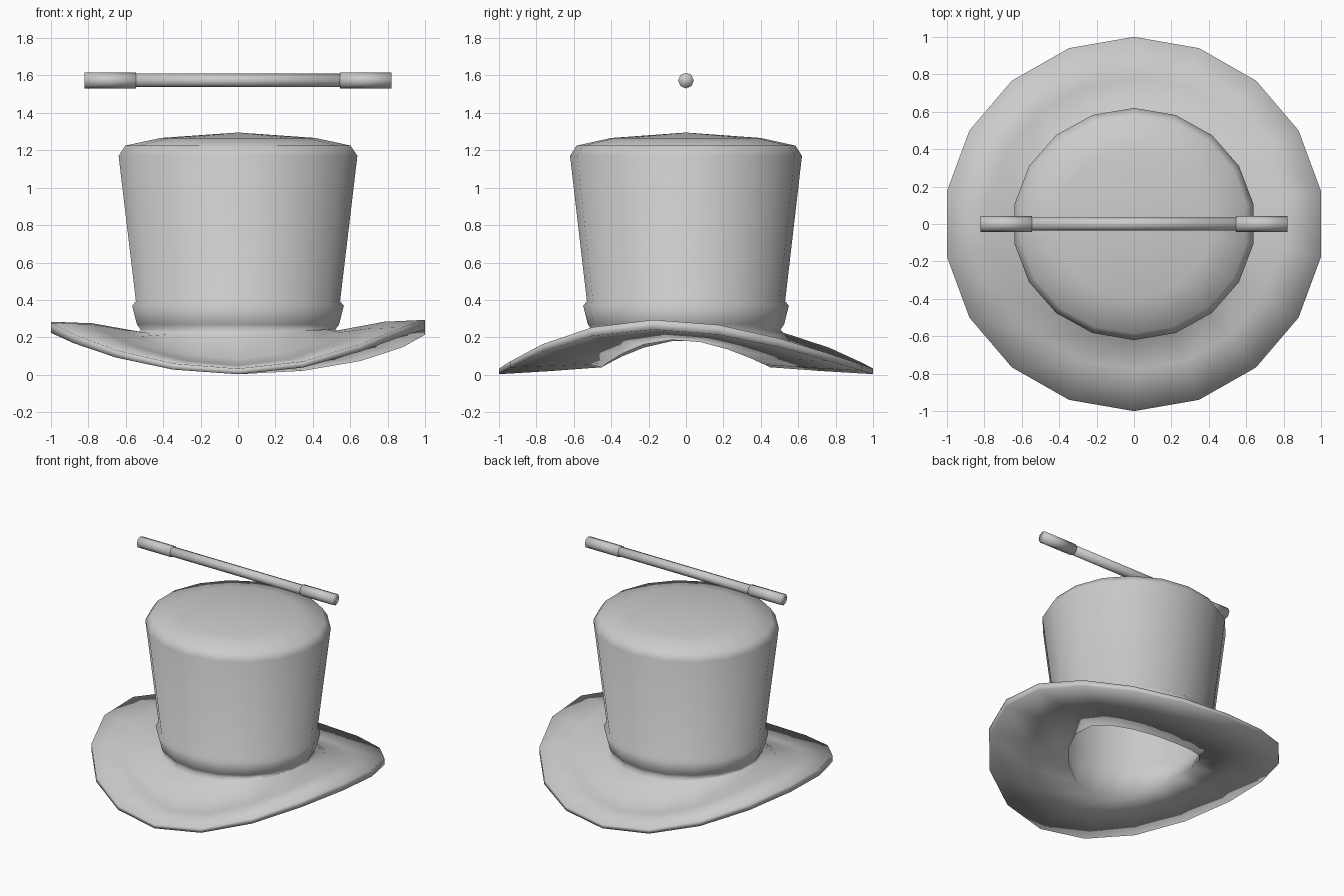
import bpy
from math import sin, cos, pi, radians

if "Cube" in bpy.data.objects:
    bpy.data.objects.remove(bpy.data.objects["Cube"])

SIDES = 18


def finish(obj, angle):
    bpy.ops.object.select_all(action='DESELECT')
    obj.select_set(True)
    bpy.context.view_layer.objects.active = obj
    bpy.ops.object.shade_smooth_by_angle(angle=radians(angle))


def loft(name, rings, point, smooth=180):
    """Join rings (functions of angle -> xyz) into one skin that ends in a point."""
    verts, faces = [], []
    for ring in rings:
        verts += [ring(pi / 2 + 2 * pi * i / SIDES) for i in range(SIDES)]
    for k in range(len(rings) - 1):
        for i in range(SIDES):
            j = (i + 1) % SIDES
            a, b = k * SIDES, (k + 1) * SIDES
            faces.append((a + i, a + j, b + j, b + i))
    verts.append(point)
    base = (len(rings) - 1) * SIDES
    faces += [(base + i, base + (i + 1) % SIDES, len(verts) - 1) for i in range(SIDES)]
    mesh = bpy.data.meshes.new(name)
    mesh.from_pydata(verts, [], faces)
    obj = bpy.data.objects.new(name, mesh)
    bpy.context.collection.objects.link(obj)
    finish(obj, smooth)
    return obj


def round_ring(r, z):
    return lambda a: (r * 1.045 * cos(a), r * sin(a), z)


def saddle_ring(r, z_front, z_side):
    """Ring low at front and back and curled up at the sides; the two sides twist differently."""
    def f(a):
        c2 = cos(a) ** 2
        y = r * sin(a)
        slope = -.08 if cos(a) > 0 else .02
        return (r * cos(a) / cos(pi / 18), y, z_front + (z_side - z_front) * c2 + slope * y * c2)
    return f


# one continuous skin: inner wall, brim underside, lip, brim top, hat band, flared crown, dome
lining = [(.605, 1.165), (.52, .38)]
brim = [(.45, .04, .185), (.72, .02, .215), (1, .003, .235), (1, .033, .288),
        (.78, .05, .28), (.62, .085, .25), (.53, .215, .23)]
crown = [(.505, .24), (.525, .27), (.55, .37), (.53, .392),
         (.62, 1.17), (.585, 1.225), (.40, 1.266)]
rings = ([round_ring(*p) for p in lining] + [saddle_ring(*p) for p in brim]
         + [round_ring(*p) for p in crown])
loft("top_hat", rings, (0, 0, 1.295))


# floating wand: slim shaft with a thicker tip at each end
def rod(name, x, length, radius):
    bpy.ops.mesh.primitive_cylinder_add(vertices=8, radius=radius, depth=length,
                                        location=(x, 0, 1.573), rotation=(0, pi / 2, 0))
    obj = bpy.context.object
    obj.name = name
    finish(obj, 180)


rod("wand_shaft", 0, 1.12, .036)
for side, x in (("left", -.683), ("right", .683)):
    rod("wand_tip_" + side, x, .274, .042)
